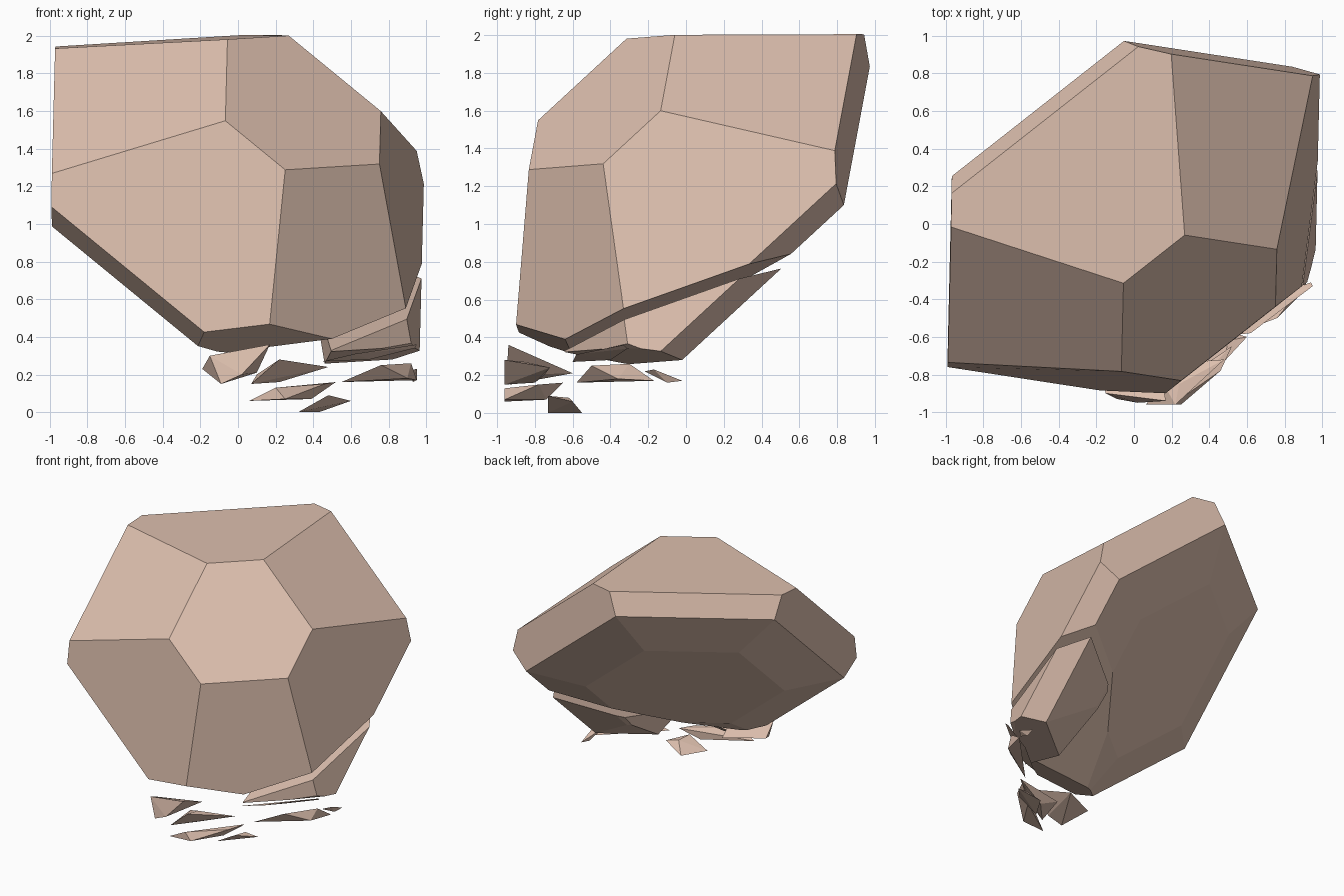
import bpy, bmesh, math
from mathutils import Vector

if "Cube" in bpy.data.objects:
    bpy.data.objects.remove(bpy.data.objects["Cube"])

stone = bpy.data.materials.new("pale_stone")
stone.diffuse_color = (0.72, 0.52, 0.42, 1)
stone.use_nodes = True
stone.node_tree.nodes["Principled BSDF"].inputs["Base Color"].default_value = stone.diffuse_color


def hull(bm):
    """Wrap the points of bm in a flat-faced convex solid."""
    bmesh.ops.delete(bm, geom=bm.edges[:], context='EDGES_FACES')
    bmesh.ops.convex_hull(bm, input=bm.verts[:])
    loose = [v for v in bm.verts if not v.link_faces]
    bmesh.ops.delete(bm, geom=loose, context='VERTS')


def solid(name, points, cuts=(), offset=(0, 0, 0)):
    """Convex solid trimmed by planes (point, normal); the normal side is kept."""
    bm = bmesh.new()
    for p in points:
        bm.verts.new(p)
    bmesh.ops.convex_hull(bm, input=bm.verts[:])
    for co, no in cuts:
        bmesh.ops.bisect_plane(bm, geom=bm.verts[:] + bm.edges[:] + bm.faces[:],
                               plane_co=co, plane_no=no, clear_inner=True)
        hull(bm)
    loose = [v for v in bm.verts if not v.link_faces]
    bmesh.ops.delete(bm, geom=loose, context='VERTS')
    bmesh.ops.dissolve_limit(bm, angle_limit=math.radians(4),
                             verts=bm.verts[:], edges=bm.edges[:])
    bmesh.ops.recalc_face_normals(bm, faces=bm.faces[:])
    bmesh.ops.translate(bm, verts=bm.verts[:], vec=offset)
    mesh = bpy.data.meshes.new(name)
    bm.to_mesh(mesh)
    bm.free()
    mesh.materials.append(stone)
    ob = bpy.data.objects.new(name, mesh)
    bpy.context.collection.objects.link(ob)
    return ob


# Tilted gem frame: table centre, axis, and two directions across the table
centre = Vector((0.318, -0.427, 1.623))
axis = Vector((0.442, -0.614, 0.654)).normalized()
u = Vector((-0.436, 0.496, 0.752))
u = (u - u.dot(axis) * axis).normalized()
v = axis.cross(u)

# Threefold rings: radius, half angle, height along the axis
rings = [(0.53, 23, 0),            # table
         (1.243, 36.8, -0.62),     # crown ridge ends
         (1.26, 30.1, -0.722),     # girdle
         (1.165, 30, -0.886),      # lower girdle
         (0.729, 28.5, -0.99)]     # back face
gem = []
for r, half, h in rings:
    for k in range(3):
        for s in (-1, 1):
            a = math.radians(120 * k + s * half)
            gem.append(centre + r * (math.cos(a) * u + math.sin(a) * v) + h * axis)

# Main stone, with its lower corner broken away along two planes
notch = Vector((0.5, -0.64, 0.39))
front_break = Vector((-0.0105, 0.044, 0.102))
side_break = Vector((-0.034, -0.077, 0.229))
solid("gem_body", gem, [(notch, front_break), (notch, side_break)])

# Large broken corner, just below the body
solid("broken_corner", gem,
      [(notch - Vector((0, 0, 0.03)), -side_break),
       ((0.94, -0.33, 0.42), (-0.092, 0.083, 0.152)),
       ((0.48, -0.5, 0.3), (1, 0.1, 0))],
      offset=(0, 0, -0.03))

# Thin splinters falling below
splinters = {
    "left_splinter": [(-.15, -.90, .30), (.17, -.94, .36), (-.19, -.75, .23),
                      (-.09, -.93, .15), (.02, -.95, .20), (.10, -.60, .21)],
    "middle_splinter": [(.07, -.96, .15), (.22, -.96, .28), (.24, -.85, .27),
                        (.48, -.72, .24), (.22, -.80, .16), (.10, -.75, .20)],
    "low_splinter": [(.06, -.96, .06), (.20, -.96, .13), (.25, -.96, .07),
                     (.52, -.65, .16), (.39, -.74, .07), (.46, -.78, .15)],
    "bottom_splinter": [(.32, -.73, 0), (.48, -.73, .09), (.60, -.60, .06),
                        (.43, -.55, 0), (.50, -.62, .08)],
    "right_splinter": [(.55, -.58, .16), (.76, -.50, .25), (.92, -.30, .26),
                       (.95, -.17, .17), (.90, -.36, .18)],
    "upper_splinter": [(.45, -.60, .27), (.62, -.58, .31), (.95, -.33, .36),
                       (.94, -.31, .34), (.70, -.40, .28)],
    "side_splinter": [(.90, -.22, .22), (.95, -.17, .23), (.95, -.02, .17),
                      (.93, -.10, .16)],
}
for name, pts in splinters.items():
    solid(name, pts)
